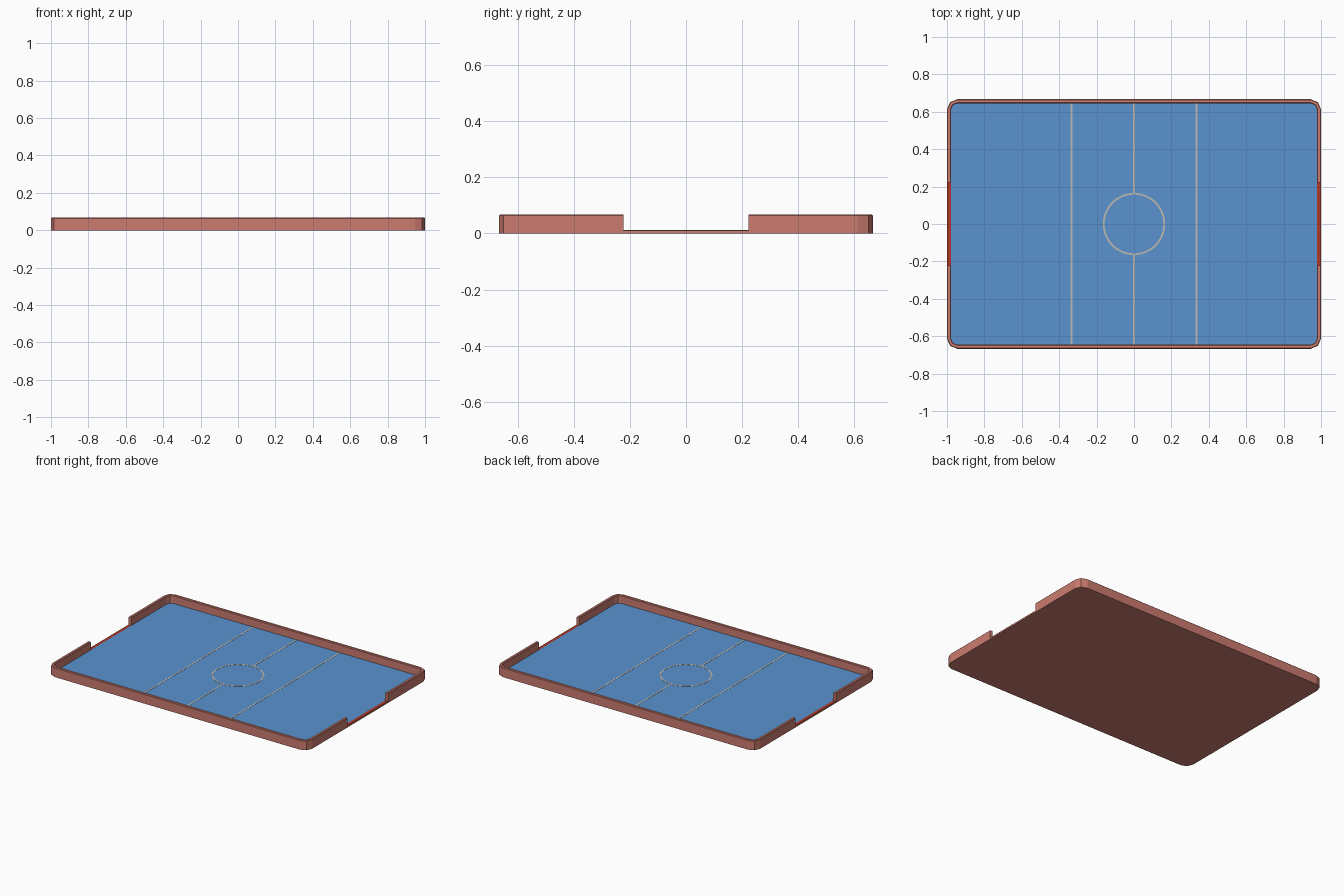
import bpy, bmesh, math

if "Cube" in bpy.data.objects:
    bpy.data.objects.remove(bpy.data.objects["Cube"])

HX, HY = 1.0, 0.667      # half size of the tray
R, T = 0.055, 0.022      # corner radius, wall thickness
H, FLOOR, C = 0.067, 0.010, 0.004   # wall height, floor height, rim chamfer
GOAL = 0.223             # half width of each goal opening


def material(name, color):
    m = bpy.data.materials.new(name)
    m.diffuse_color = (*color, 1)
    m.use_nodes = True
    m.node_tree.nodes["Principled BSDF"].inputs["Base Color"].default_value = m.diffuse_color
    return m


WALL = material("wall_red", (0.60, 0.20, 0.16))
BLUE = material("field_blue", (0.10, 0.29, 0.62))
LINE = material("line_grey", (0.50, 0.48, 0.44))
RED = material("goal_red", (0.42, 0.04, 0.02))


def finish(name, bm, mat):
    bmesh.ops.remove_doubles(bm, verts=bm.verts, dist=1e-5)
    bmesh.ops.recalc_face_normals(bm, faces=bm.faces)
    me = bpy.data.meshes.new(name)
    bm.to_mesh(me)
    bm.free()
    me.materials.append(mat)
    ob = bpy.data.objects.new(name, me)
    bpy.context.collection.objects.link(ob)
    return ob


def outline(inset):
    """Rounded rectangle, two segments per corner, with points at the goal posts."""
    hx, hy, r = HX - inset, HY - inset, R - inset
    pts = []
    for k, (sx, sy) in enumerate([(1, 1), (-1, 1), (-1, -1), (1, -1)]):
        for j in range(3):
            a = math.radians(90 * k + 45 * j)
            pts.append((sx * (hx - r) + r * math.cos(a), sy * (hy - r) + r * math.sin(a)))
        if k == 1:
            pts += [(-hx, GOAL), (-hx, -GOAL)]
    return pts + [(hx, -GOAL), (hx, GOAL)]


def add_face(bm, coords):
    return bm.faces.new([bm.verts.new(c) for c in coords])


# Tray: floor and low wall, with an opening at each end
outer, inner = outline(0), outline(T)
n = len(outer)
c = C / T
sill = [(0, 0), (0, FLOOR), (1, FLOOR)]
wall = [(0, 0), (0, FLOOR), (0, H - C), (c, H), (1 - c, H), (1, H - C), (1, FLOOR)]


def station(i, t, z):
    (ax, ay), (bx, by) = outer[i % n], inner[i % n]
    return (ax + (bx - ax) * t, ay + (by - ay) * t, z)


bm = bmesh.new()
add_face(bm, [(x, y, 0) for x, y in outer])
add_face(bm, [(x, y, FLOOR) for x, y in inner])
for i in range(n):
    mid_y = (outer[i][1] + outer[(i + 1) % n][1]) / 2
    is_goal = abs(mid_y) < 0.01 and abs(outer[i][1]) < GOAL + 0.01
    profile = sill if is_goal else wall
    for p, q in zip(profile, profile[1:]):
        add_face(bm, [station(i, *p), station(i + 1, *p), station(i + 1, *q), station(i, *q)])
    if is_goal:
        for k in (i, i + 1):
            add_face(bm, [station(k, *p) for p in wall[1:]])
finish("tray", bm, WALL)


def plate(name, pts, z0, z1, mat):
    bm = bmesh.new()
    f = add_face(bm, [(x, y, z0) for x, y in pts])
    ext = bmesh.ops.extrude_face_region(bm, geom=[f], use_keep_orig=True)
    vs = [v for v in ext["geom"] if isinstance(v, bmesh.types.BMVert)]
    bmesh.ops.translate(bm, verts=vs, vec=(0, 0, z1 - z0))
    return finish(name, bm, mat)


def strip(name, x0, x1, y0, y1, z0, z1, mat):
    return plate(name, [(x0, y0), (x1, y0), (x1, y1), (x0, y1)], z0, z1, mat)


# Playing field
Z = FLOOR + 0.001
plate("playing_field", inner, FLOOR - 0.001, Z, BLUE)

# Goal lines in the openings
for side, s in (("left", -1), ("right", 1)):
    a, b = sorted((s * (HX - T), s * HX))
    strip("goal_line_" + side, a, b, -GOAL, GOAL, FLOOR - 0.001, Z, RED)

# Field markings
W, CR, Y = 0.005, 0.162, HY - T
LT = Z + 0.001
for side, s in (("left", -1), ("right", 1)):
    x = s / 3
    strip("zone_line_" + side, x - W, x + W, -Y, Y, FLOOR, LT, LINE)
for side, s in (("front", -1), ("back", 1)):
    a, b = sorted((s * CR, s * Y))
    strip("centre_line_" + side, -W, W, a, b, FLOOR, LT, LINE)

# Centre circle
bm = bmesh.new()
N = 48
section = [(CR - W, FLOOR), (CR - W, LT), (CR + W, LT), (CR + W, FLOOR)]
for i in range(N):
    a, b = (2 * math.pi * k / N for k in (i, i + 1))
    for (r0, z0), (r1, z1) in zip(section, section[1:] + section[:1]):
        add_face(bm, [(r0 * math.cos(a), r0 * math.sin(a), z0),
                      (r0 * math.cos(b), r0 * math.sin(b), z0),
                      (r1 * math.cos(b), r1 * math.sin(b), z1),
                      (r1 * math.cos(a), r1 * math.sin(a), z1)])
finish("centre_circle", bm, LINE)
